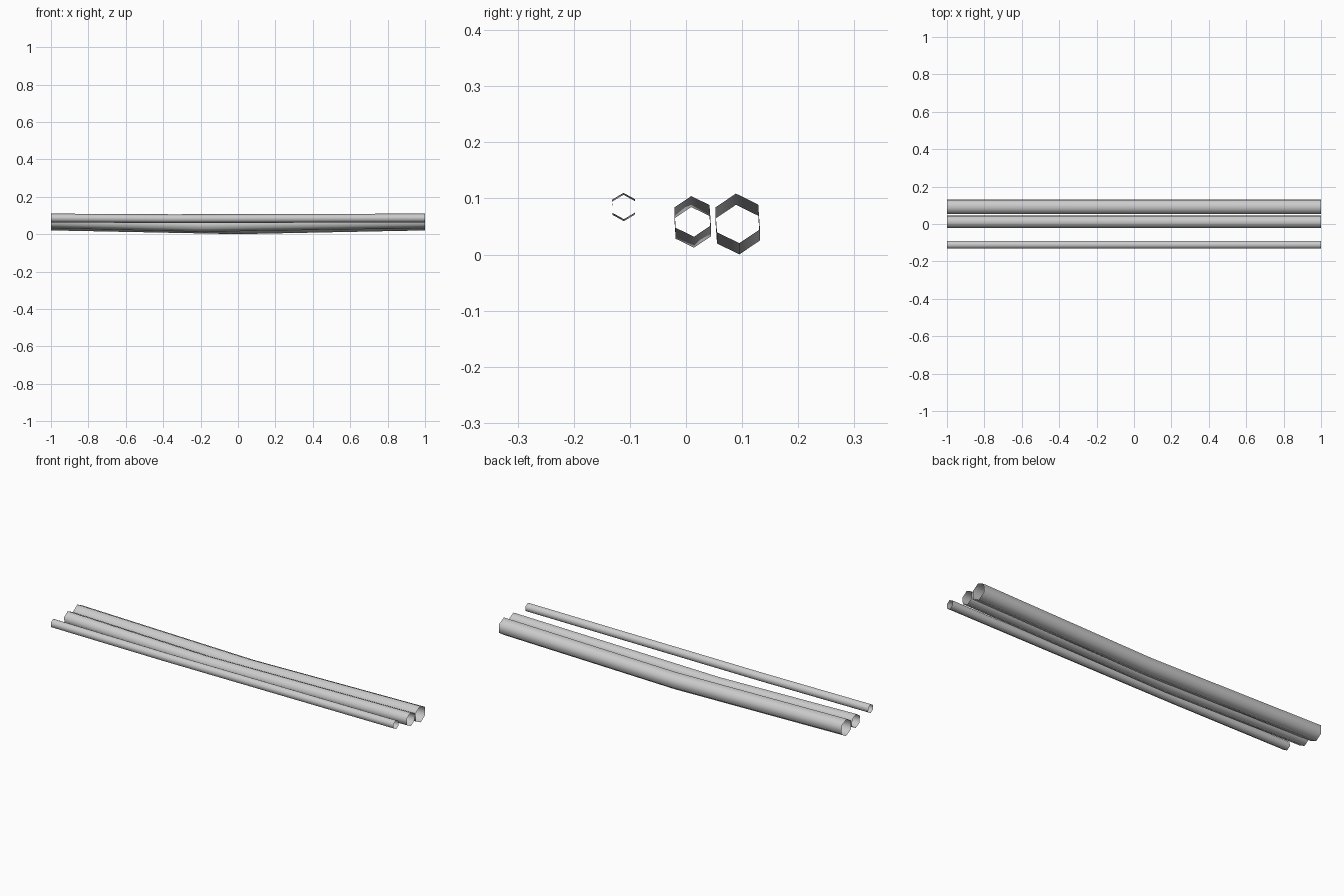
import bpy, bmesh, math

cube = bpy.data.objects.get("Cube")
if cube:
    bpy.data.objects.remove(cube, do_unlink=True)

# Single light grey finish
grey = bpy.data.materials.new("light_grey")
grey.use_nodes = True
colour = (0.6, 0.6, 0.6, 1)
grey.diffuse_color = colour
grey.node_tree.nodes["Principled BSDF"].inputs["Base Color"].default_value = colour

SIDES = 6


def sagging_cable(name, y, radius, end_z, low_x, low_z, twist):
    """Open six-sided tube hanging from x = -1 to x = 1, lowest at low_x."""
    bm = bmesh.new()
    rings = []
    for x, z in ((-1, end_z), (low_x, low_z), (1, end_z)):
        ring = []
        for i in range(SIDES):
            a = math.tau * i / SIDES + math.radians(twist)
            ring.append(bm.verts.new((x, y - radius * math.sin(a), z + radius * math.cos(a))))
        rings.append(ring)
    for a, b in zip(rings, rings[1:]):
        for i in range(SIDES):
            j = (i + 1) % SIDES
            bm.faces.new((a[i], a[j], b[j], b[i])).smooth = True
    # Point the walls outward
    bm.normal_update()
    for f in bm.faces:
        c = f.calc_center_median()
        out_y = c.y - y
        axis_z = (end_z + low_z) / 2
        if f.normal.y * out_y + f.normal.z * (c.z - axis_z) < 0:
            f.normal_flip()
    mesh = bpy.data.meshes.new(name)
    bm.to_mesh(mesh)
    bm.free()
    mesh.materials.append(grey)
    obj = bpy.data.objects.new(name, mesh)
    bpy.context.collection.objects.link(obj)


# Thin, medium and thick cables, front to back
sagging_cable("thin_cable", -0.111, 0.0235, 0.0865, -0.35, 0.083, 1)
sagging_cable("medium_cable", 0.0118, 0.0363, 0.068, -0.2, 0.0485, 4)
sagging_cable("thick_cable", 0.092, 0.0443, 0.0645, 0, 0.0445, 4)
